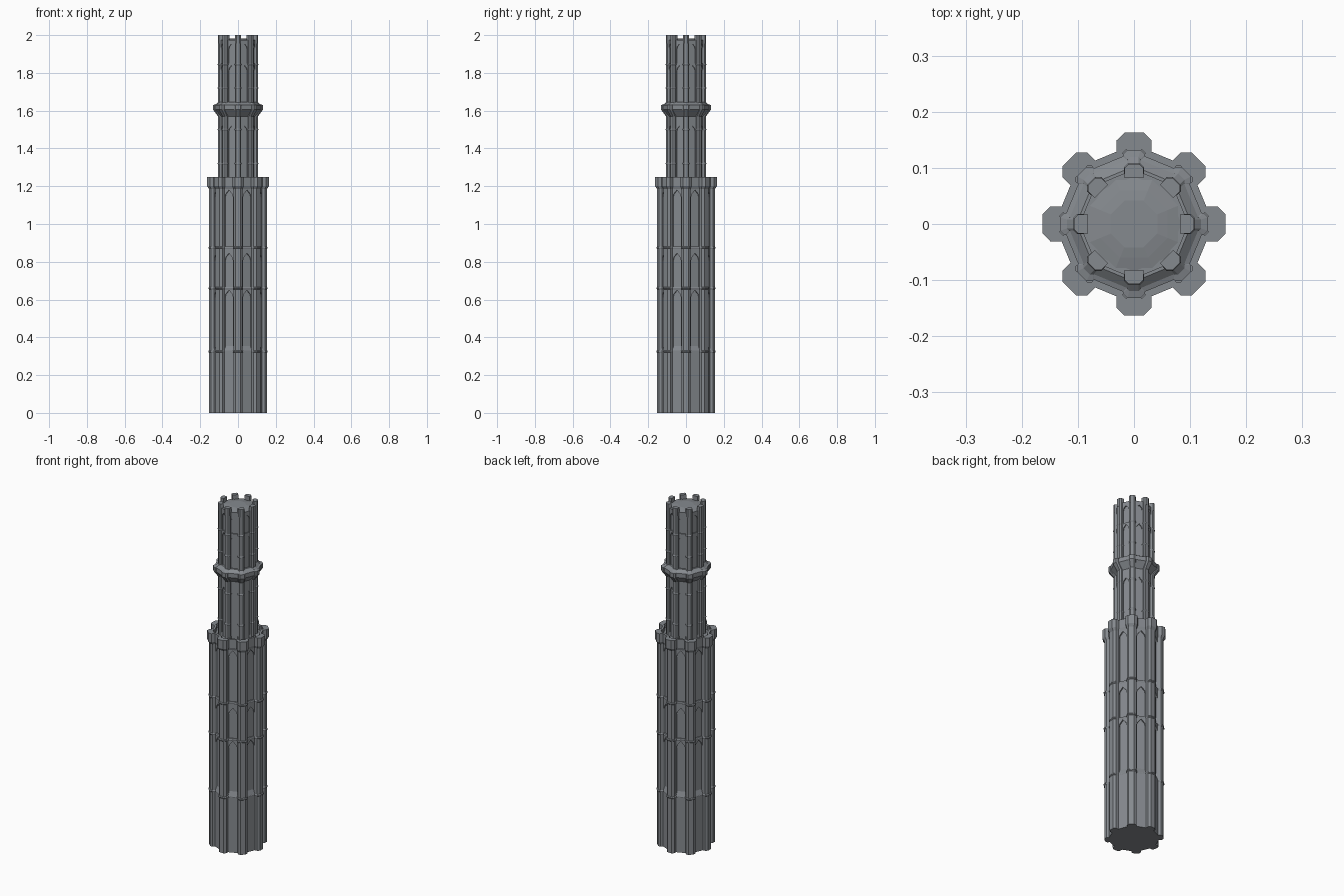
import bpy, bmesh, math
from mathutils import Matrix, Vector

if "Cube" in bpy.data.objects:
    bpy.data.objects.remove(bpy.data.objects["Cube"])

S, C = math.sin(math.pi / 8), math.cos(math.pi / 8)
stone = bpy.data.materials.new("dark_stone")
stone.diffuse_color = (0.135, 0.147, 0.16, 1)
stone.use_nodes = True
stone.node_tree.nodes["Principled BSDF"].inputs["Base Color"].default_value = stone.diffuse_color
stone.diffuse_color = (0.235, 0.252, 0.272, 1)
stone.use_nodes = True
stone.node_tree.nodes["Principled BSDF"].inputs["Base Color"].default_value = stone.diffuse_color


def finish(name, bm):
    bmesh.ops.recalc_face_normals(bm, faces=bm.faces[:])
    me = bpy.data.meshes.new(name)
    bm.to_mesh(me)
    bm.free()
    me.materials.append(stone)
    ob = bpy.data.objects.new(name, me)
    bpy.context.collection.objects.link(ob)
    return ob


def plan(z, ro, w, c, a):
    """Octagon of apothem a with a chamfered buttress on each corner."""
    ri = (a - w * S) / C
    local = [(ri, -w), (ro - c, -w), (ro, c - w), (ro, w - c), (ro - c, w), (ri, w)]
    pts = []
    for i in range(8):
        rot = Matrix.Rotation(i * math.pi / 4, 3, 'Z')
        pts += [rot @ Vector((x, y, z)) for x, y in local]
    return pts


def loft(name, rings):
    bm = bmesh.new()
    loops = [[bm.verts.new(p) for p in r] for r in rings]
    for lo, hi in zip(loops, loops[1:]):
        n = len(lo)
        for i in range(n):
            bm.faces.new((lo[i], lo[(i + 1) % n], hi[(i + 1) % n], hi[i]))
    bm.faces.new(loops[0][::-1])
    bm.faces.new(loops[-1])
    return finish(name, bm)


def extrude(bm, inner, outer):
    a = [bm.verts.new(p) for p in inner]
    b = [bm.verts.new(p) for p in outer]
    n = len(a)
    bm.faces.new(a[::-1])
    bm.faces.new(b)
    for i in range(n):
        bm.faces.new((a[i], a[(i + 1) % n], b[(i + 1) % n], b[i]))


def arches(name, z0, z1, rise, gap, half, hw, r0, r1):
    """Pointed-arch surround on every wall face."""
    peak = z1 - gap
    spring = peak - rise
    arc = [(hw, spring), (hw * 0.8, spring + rise * 0.45), (0, peak)]
    opening = [(hw, z0)] + arc + [(-x, z) for x, z in arc[-2::-1]] + [(-hw, z0)]
    prof = [(-half, z0), (-half, z1), (half, z1), (half, z0)] + opening
    bm = bmesh.new()
    for i in range(8):
        rot = Matrix.Rotation((i + 0.5) * math.pi / 4, 3, 'Z')
        extrude(bm, [rot @ Vector((r0, x, z)) for x, z in prof],
                [rot @ Vector((r1, x, z)) for x, z in prof])
    return finish(name, bm)


def band(name, z, h, ro, w, c, a, out, wall_out):
    """String course wrapping walls and buttresses."""
    big = (ro + out, w + out * 0.6, c, a + wall_out)
    loft(name, [plan(z - h, ro, w, c, a), plan(z - h * 0.3, *big),
                plan(z + h * 0.3, *big), plan(z + h, ro, w, c, a)])


# lower tower: solid plinth, then recessed walls
low = (0.153, 0.025, 0.011)
loft("lower_tower", [plan(0, *low, 0.127), plan(0.33, *low, 0.127),
                     plan(0.355, *low, 0.118), plan(1.21, *low, 0.118)])
for i, z in enumerate((0.325, 0.66, 0.875)):
    band(f"lower_string_course_{i}", z, 0.006, *low, 0.126, 0.004, 0.002)
for i, (a, b, g) in enumerate(((0.34, 0.66, 0.01), (0.66, 0.875, 0.03), (0.875, 1.20, 0.02))):
    arches(f"lower_window_arches_{i}", a, b, 0.04, g, 0.042, 0.0235, 0.112, 0.126)

# lower parapet with buttress caps and sunken walk
cap = (0.163, 0.031, 0.014, 0.131)
loft("lower_parapet", [plan(1.185, *low, 0.126), plan(1.20, *cap), plan(1.25, *cap),
                       plan(1.25, 0.132, 0.02, 0.005, 0.119),
                       plan(1.225, 0.132, 0.02, 0.005, 0.119)])

# upper tower with small rings on its shafts
up = (0.106, 0.0165, 0.007)
loft("upper_tower", [plan(1.20, *up, 0.084), plan(1.965, *up, 0.084)])
for i, z in enumerate((1.32, 1.50, 1.72, 1.845)):
    wall = 0.09 if i == 3 else 0.083
    band(f"upper_shaft_rings_{i}", z, 0.005, *up, wall, 0.002, 0)
for i, (a, b, g) in enumerate(((1.25, 1.57, 0.05), (1.64, 1.845, 0.005), (1.845, 1.975, 0.02))):
    arches(f"upper_window_arches_{i}", a, b, 0.03, g, 0.03, 0.0165, 0.078, 0.09)

# flared gallery around the upper tower, plain octagon inside
gal = (0.132, 0.02, 0.008, 0.119)
loft("gallery", [plan(1.57, *up, 0.09), plan(1.605, *gal), plan(1.63, *gal),
                 plan(1.633, 0.1195, 0.012, 0.004, 0.11),
                 plan(1.645, 0.104, 0.012, 0.004, 0.095)])

# pinnacles rising above the roof edge
bm = bmesh.new()
tip = [(0.082, -0.0165), (0.1, -0.0165), (0.107, -0.009), (0.107, 0.009),
       (0.1, 0.0165), (0.082, 0.0165)]
for i in range(8):
    rot = Matrix.Rotation(i * math.pi / 4, 3, 'Z')
    extrude(bm, [rot @ Vector((x, y, 1.955)) for x, y in tip],
            [rot @ Vector((x, y, 2.0)) for x, y in tip])
finish("pinnacles", bm)


# shallow stepped-slope roof
def octagon(z, r):
    return [Vector((r * math.cos((i + 0.5) * math.pi / 4),
                    r * math.sin((i + 0.5) * math.pi / 4), z)) for i in range(8)]


loft("roof", [octagon(1.95, 0.09), octagon(1.974, 0.09), octagon(1.979, 0.065),
              octagon(1.982, 0.045)])
